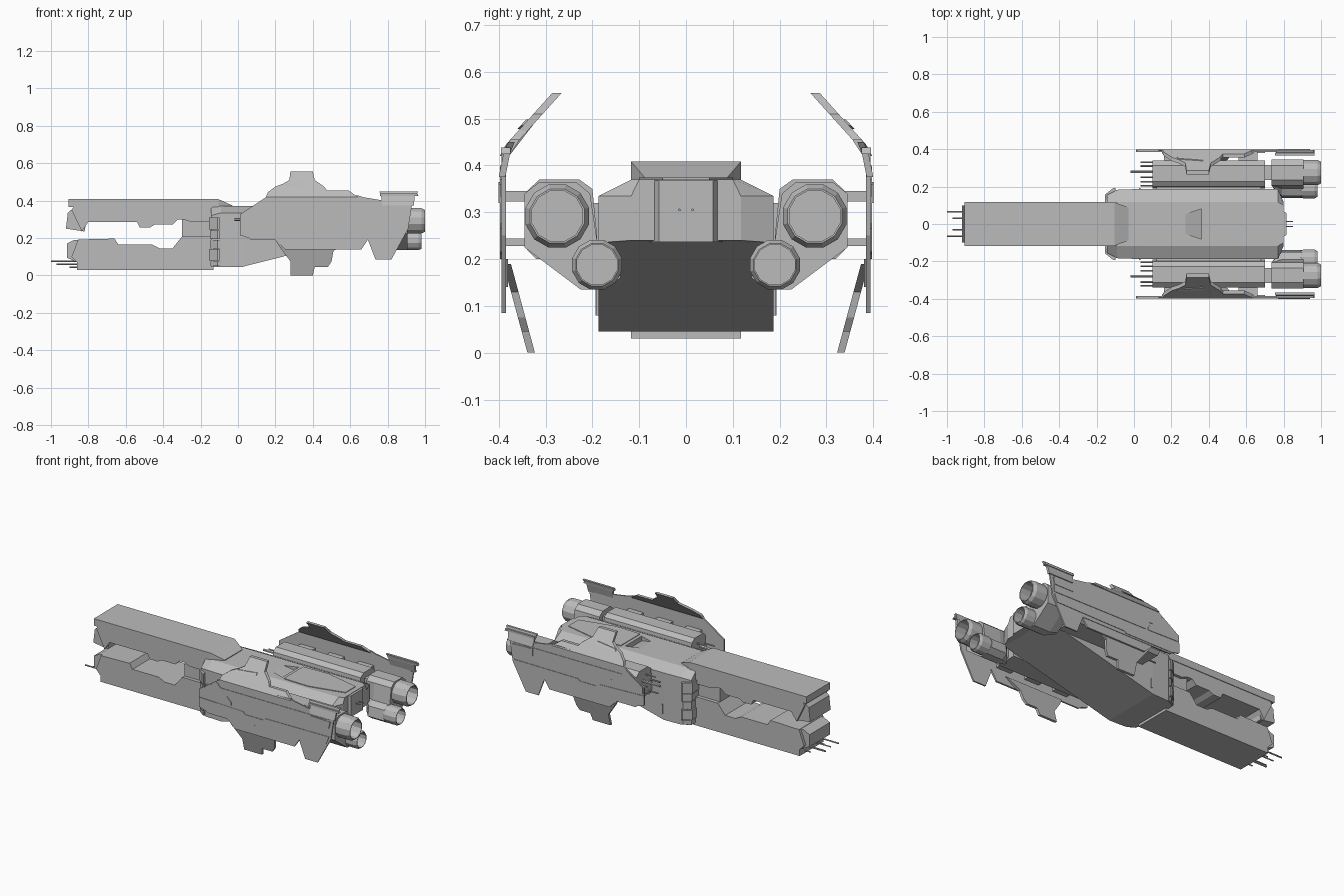
import bpy, bmesh, math

grey = bpy.data.materials.new("hull grey")
grey.diffuse_color = (0.5, 0.5, 0.5, 1)


# ---------- helpers: a solid is a list of rings, each ring a list of 3D points ----------
def make(name, solids):
    bm = bmesh.new()
    for rings in solids:
        vs = [[bm.verts.new(p) for p in r] for r in rings]
        n = len(vs[0])
        for a, b in zip(vs, vs[1:]):
            for i in range(n):
                j = (i + 1) % n
                bm.faces.new((a[i], a[j], b[j], b[i]))
        bm.faces.new(vs[0])
        bm.faces.new(vs[-1])
    bmesh.ops.recalc_face_normals(bm, faces=bm.faces)
    me = bpy.data.meshes.new(name)
    bm.to_mesh(me)
    bm.free()
    me.materials.append(grey)
    ob = bpy.data.objects.new(name, me)
    bpy.context.collection.objects.link(ob)
    return ob


def both(solids):
    return solids + [[[(x, -y, z) for x, y, z in r] for r in rings] for rings in solids]


def side(pts, y0, y1, lean=lambda z: 0):
    """xz outline extruded along y, optionally leaned in or out with height"""
    return [[(x, y + lean(z), z) for x, z in pts] for y in (y0, y1)]


def cross(pts, x0, x1):
    """yz outline extruded along x"""
    return [[(x, y, z) for y, z in pts] for x in (x0, x1)]


def plan(pts, z0, z1):
    """xy outline extruded along z"""
    return [[(x, y, z) for x, y in pts] for z in (z0, z1)]


def box(x0, x1, y0, y1, z0, z1):
    return cross([(y0, z0), (y1, z0), (y1, z1), (y0, z1)], x0, x1)


def turned(profile, y, z, n=12):
    """rings of (x, radius) round an x axis"""
    a = [2 * math.pi * (i + 0.5) / n for i in range(n)]
    return [[(x, y + r * math.cos(t), z + r * math.sin(t)) for t in a] for x, r in profile]


def rod(x0, x1, y, z, r=0.004):
    return turned([(x0, r), (x1, r)], y, z, 6)


def hull_ring(x, w, zb, zs, wt, zt):
    return [(x, -w, zb), (x, w, zb), (x, w, zs), (x, wt, zt), (x, -wt, zt), (x, -w, zs)]


# ---------- main hull ----------
hull = make("main_hull", [[
    hull_ring(-0.145, 0.155, 0.045, 0.32, 0.10, 0.37),
    hull_ring(-0.09, 0.183, 0.045, 0.335, 0.117, 0.37),
    hull_ring(0.02, 0.187, 0.045, 0.335, 0.117, 0.37),
    hull_ring(0.77, 0.187, 0.235, 0.335, 0.117, 0.37),
    hull_ring(0.80, 0.117, 0.24, 0.335, 0.10, 0.37)]])
cutter = make("deck_notch_cutter", [[
    [(0.27, -0.05, 0.40), (0.27, 0.05, 0.40), (0.27, 0.05, 0.372), (0.27, -0.05, 0.372)],
    [(0.36, -0.08, 0.40), (0.36, 0.08, 0.40), (0.36, 0.08, 0.34), (0.36, -0.08, 0.34)]]])
cutter.hide_render = True
cutter.hide_viewport = True
cut = hull.modifiers.new("notch", 'BOOLEAN')
cut.object = cutter
cut.solver = 'EXACT'

make("deck_spine", [plan([(0.38, -0.095), (0.55, -0.10), (0.77, -0.05), (0.77, 0.05),
                          (0.55, 0.10), (0.38, 0.095)], 0.36, 0.374)])
make("stern_block", [plan([(0.78, -0.08), (0.815, -0.058), (0.815, 0.058), (0.78, 0.08)], 0.237, 0.368)]
     + both([rod(0.80, 0.85, 0.014, 0.305, 0.003)]))

# neck ribs
ribs = []
for z0, z1, e in ((0.05, 0.075, 0), (0.08, 0.14, 0.006), (0.145, 0.19, 0),
                  (0.195, 0.24, 0.003), (0.245, 0.31, 0.006)):
    ribs.append(plan([(-0.148 - e, 0), (-0.148 - e, 0.158), (-0.11, 0.187 + e),
                      (-0.10, 0.187 + e), (-0.10, 0)], z0, z1))
make("neck_ribs", both(ribs))

# ---------- forward jaws ----------
upper = [(-0.87, 0.38), (-0.89, 0.35), (-0.835, 0.235), (-0.80, 0.287), (-0.54, 0.287), (-0.525, 0.257),
         (-0.47, 0.257), (-0.445, 0.272), (-0.35, 0.272), (-0.32, 0.30), (-0.29, 0.30),
         (-0.25, 0.285), (-0.13, 0.285), (-0.13, 0.38)]
make("upper_jaw", [side(upper, -0.113, 0.113)])
make("upper_nose", [side([(-0.87, 0.37), (-0.91, 0.335), (-0.92, 0.25), (-0.82, 0.235), (-0.80, 0.37)],
                         -0.10, 0.10)])


def beam_ring(x, w, z):
    return [(x, -w, 0.365), (x, w, 0.365), (x, w, z), (x, -w, z)]


make("top_beam", [[beam_ring(-0.905, 0.117, 0.408), beam_ring(-0.105, 0.117, 0.408),
                   beam_ring(-0.03, 0.088, 0.374)]])

lower = [(-0.86, 0.03), (-0.86, 0.07), (-0.89, 0.10), (-0.855, 0.192), (-0.66, 0.197), (-0.64, 0.165),
         (-0.46, 0.165), (-0.42, 0.145), (-0.35, 0.145), (-0.30, 0.207), (-0.13, 0.207), (-0.13, 0.03)]
make("lower_jaw", [side(lower, -0.117, 0.117)])
make("lower_nose", [side([(-0.86, 0.07), (-0.915, 0.095), (-0.915, 0.17), (-0.875, 0.19), (-0.82, 0.19),
                          (-0.82, 0.07)], -0.10, 0.10)])
make("jaw_core", [box(-0.30, -0.13, -0.095, 0.095, 0.19, 0.31)])
make("nose_barrels", both([rod(-1.0, -0.85, 0.065, 0.076, 0.005), rod(-0.97, -0.85, 0.03, 0.06),
                           rod(-0.90, -0.85, 0.065, 0.045)]))

# ---------- engine pods ----------
pod = [(0.34, 0.22), (0.34, 0.345), (0.313, 0.37), (0.228, 0.37), (0.20, 0.35),
       (0.19, 0.25), (0.19, 0.20), (0.32, 0.20)]
make("engine_pods", both([cross(pod, 0.10, 0.70), box(0.12, 0.68, 0.17, 0.21, 0.22, 0.32)]))
make("pod_connectors", both([box(0.69, 0.75, 0.235, 0.315, 0.21, 0.335)]))
nacelle = [(0.345, 0.225), (0.345, 0.34), (0.313, 0.365), (0.235, 0.365), (0.205, 0.34),
           (0.19, 0.24), (0.15, 0.22), (0.14, 0.16), (0.175, 0.135), (0.225, 0.135)]
make("nacelles", both([[[(0.735, max(y, 0.205), max(z, 0.15)) for y, z in nacelle],
                        [(0.79, y, z) for y, z in nacelle],
                        [(0.905, y, z) for y, z in nacelle]]]))
make("large_nozzles", both([turned([(0.89, 0.062), (0.91, 0.07), (0.98, 0.07), (1.0, 0.060),
                                    (1.0, 0.056), (0.93, 0.056)], 0.275, 0.292)]))
make("small_nozzles", both([turned([(0.89, 0.048), (0.905, 0.055), (0.965, 0.055), (0.98, 0.047),
                                    (0.98, 0.044), (0.925, 0.044)], 0.19, 0.188)]))
make("pod_guns", both([rod(-0.02, 0.12, 0.28, 0.30, 0.008)]
                      + [rod(0.035, 0.12, y, z, 0.005) for y, z in
                         ((0.33, 0.30), (0.31, 0.25), (0.25, 0.33), (0.225, 0.22), (0.205, 0.28))]))
make("panel_brackets", both([box(x, x + 0.10, 0.33, 0.39, z, z + h)
                             for x in (0.16, 0.36, 0.56) for z, h in ((0.323, 0.022), (0.228, 0.016))]))

# ---------- armour panels ----------
panel = [(0.01, 0.215), (0.01, 0.325), (0.16, 0.425), (0.64, 0.428), (0.67, 0.418), (0.93, 0.375),
         (0.91, 0.25), (0.82, 0.085), (0.735, 0.085), (0.695, 0.19), (0.07, 0.19), (0.05, 0.205)]
make("side_panels", both([
    side(panel, 0.385, 0.394),
    side([(0.19, 0.20), (0.25, 0.14), (0.66, 0.14), (0.70, 0.20)], 0.38, 0.391)]))
make("panel_overlays", both([
    side([(0.01, 0.215), (0.01, 0.275), (0.31, 0.265), (0.33, 0.25), (0.45, 0.25), (0.46, 0.262),
          (0.90, 0.265), (0.88, 0.215), (0.40, 0.21), (0.39, 0.20), (0.06, 0.20)], 0.392, 0.397),
    side([(0.02, 0.285), (0.02, 0.325), (0.13, 0.40), (0.16, 0.37), (0.90, 0.37), (0.90, 0.275),
          (0.25, 0.28), (0.25, 0.30), (0.22, 0.33), (0.20, 0.33), (0.23, 0.30), (0.23, 0.28)],
         0.392, 0.397),
    side([(0.77, 0.32), (0.77, 0.365), (0.91, 0.36), (0.90, 0.32)], 0.395, 0.4)]))
make("neck_strips", both([box(0.028, 0.036, 0.18, 0.192, 0.08, 0.14)]))

# inward leaning flaps
top_flap = [(0.15, 0.42), (0.16, 0.445), (0.20, 0.475), (0.24, 0.49), (0.275, 0.51), (0.28, 0.555),
            (0.40, 0.555), (0.41, 0.51), (0.46, 0.475), (0.475, 0.455), (0.59, 0.455), (0.64, 0.42)]
make("upper_flaps", both([
    side(top_flap, 0.378, 0.398, lambda z: -0.9 * max(0, z - 0.43)),
    side([(0.23, 0.478), (0.24, 0.488), (0.37, 0.498), (0.37, 0.485)], 0.39, 0.403,
         lambda z: -0.9 * (z - 0.43))]))
low_flap = [(0.20, 0.19), (0.22, 0.155), (0.28, 0.075), (0.28, 0), (0.40, 0), (0.41, 0.045),
            (0.48, 0.045), (0.50, 0.075), (0.51, 0.13), (0.60, 0.19)]
make("lower_flaps", both([side(low_flap, 0.374, 0.39, lambda z: -0.27 * (0.19 - z))]))
make("rear_horns", both([
    side([(0.755, 0.45), (0.965, 0.45), (0.945, 0.425), (0.94, 0.375), (0.77, 0.375), (0.765, 0.425)],
         0.386, 0.4, lambda z: -0.4 * max(0, z - 0.40)),
    side([(0.76, 0.425), (0.965, 0.425), (0.96, 0.438), (0.76, 0.438)], 0.375, 0.395)]))
